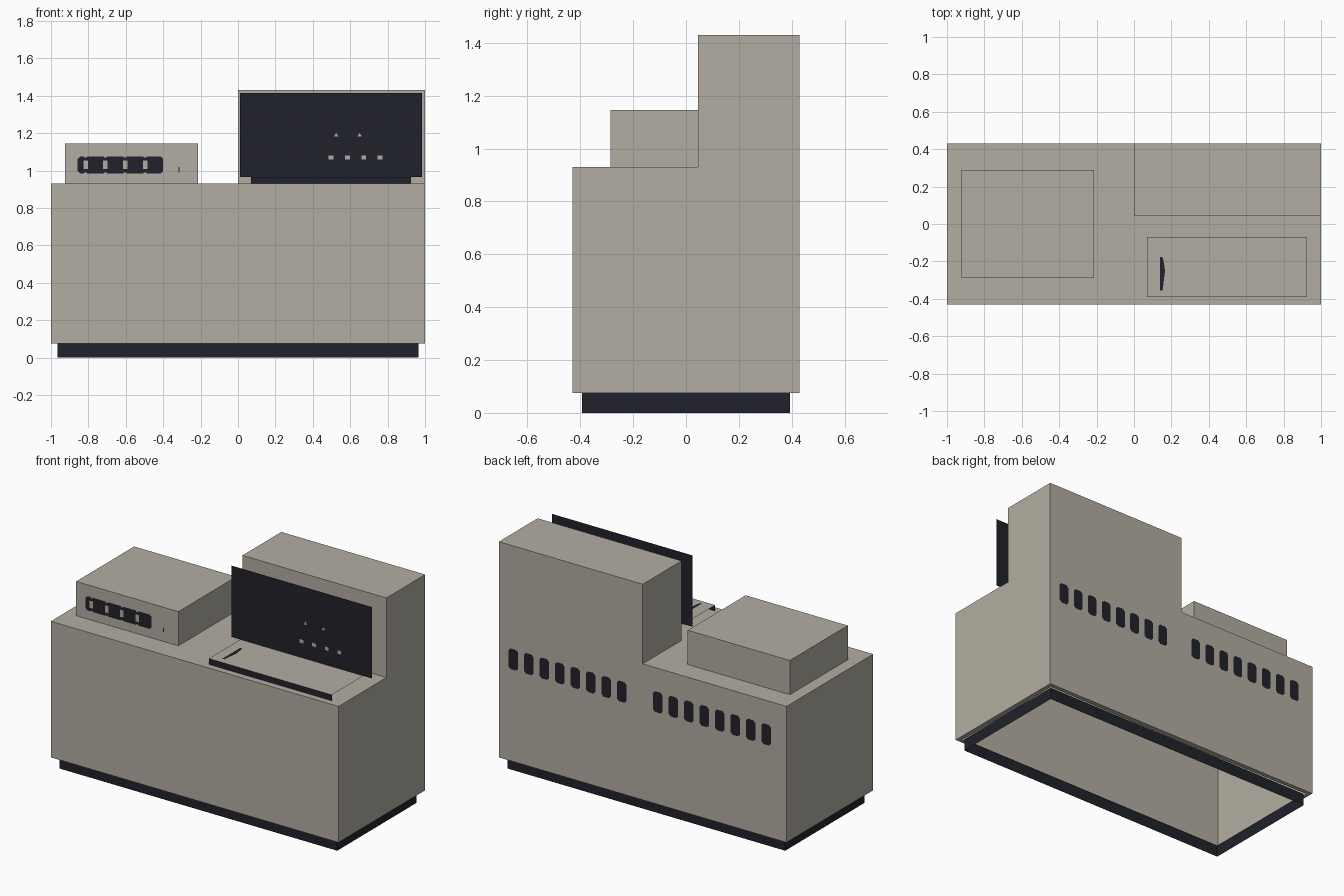
import bpy, bmesh
from mathutils import Vector

if "Cube" in bpy.data.objects:
    bpy.data.objects.remove(bpy.data.objects["Cube"])


def material(name, rgb):
    m = bpy.data.materials.new(name)
    m.use_nodes = True
    color = (*rgb, 1)
    m.diffuse_color = color
    m.node_tree.nodes["Principled BSDF"].inputs["Base Color"].default_value = color
    return m


BEIGE = material("warm_grey_beige", (0.45, 0.42, 0.36))
DARK = material("dark_navy", (0.015, 0.015, 0.024))


def finish(name, bm, mats):
    mesh = bpy.data.meshes.new(name)
    bm.normal_update()
    bm.to_mesh(mesh)
    bm.free()
    for m in mats:
        mesh.materials.append(m)
    ob = bpy.data.objects.new(name, mesh)
    bpy.context.collection.objects.link(ob)
    return ob


def box_bm(lo, hi):
    bm = bmesh.new()
    bmesh.ops.create_cube(bm, size=1)
    for v in bm.verts:
        v.co = Vector([(a + b) / 2 + c * (b - a) for a, b, c in zip(lo, hi, v.co)])
    return bm


def facing(bm, axis, sign):
    bm.normal_update()
    return [f for f in bm.faces if f.normal[axis] * sign > 0.9]


def add_plate(bm, plane, at, u0, u1, v0, v1, cut=0.0):
    """Flat plate on a front, back or top plane, optionally with cut corners."""
    if cut:
        pts = [(u0 + cut, v0), (u1 - cut, v0), (u1, v0 + cut), (u1, v1 - cut),
               (u1 - cut, v1), (u0 + cut, v1), (u0, v1 - cut), (u0, v0 + cut)]
    else:
        pts = [(u0, v0), (u1, v0), (u1, v1), (u0, v1)]
    if plane == "back":
        pts.reverse()
    co = [(u, v, at) if plane == "top" else (u, at, v) for u, v in pts]
    return bm.faces.new([bm.verts.new(c) for c in co])


# Cabinet: low counter with a tower rising from its back right quarter
bm = box_bm((-1, -0.43, 0.075), (1, 0.43, 0.93))
bmesh.ops.bisect_plane(bm, geom=bm.verts[:] + bm.edges[:] + bm.faces[:],
                       plane_co=(0, 0, 0), plane_no=(1, 0, 0))
bmesh.ops.bisect_plane(bm, geom=bm.verts[:] + bm.edges[:] + bm.faces[:],
                       plane_co=(0, 0.045, 0), plane_no=(0, 1, 0))
corner = [f for f in facing(bm, 2, 1)
          if f.calc_center_median().x > 0 and f.calc_center_median().y > 0.045]
raised = bmesh.ops.extrude_face_region(bm, geom=corner)["geom"]
bmesh.ops.delete(bm, geom=[f for f in corner if f.is_valid], context="FACES")
bmesh.ops.translate(bm, vec=(0, 0, 0.5),
                    verts=[g for g in raised if isinstance(g, bmesh.types.BMVert)])
# Hollow underside with a narrow rim over the plinth
base = facing(bm, 2, -1)
bmesh.ops.inset_region(bm, faces=base, thickness=0.036)
bmesh.ops.delete(bm, geom=base, context="FACES")
finish("cabinet", bm, [BEIGE])

# Plinth: an open skirt of four walls
bm = box_bm((-0.965, -0.393, 0), (0.965, 0.393, 0.075))
bmesh.ops.delete(bm, geom=facing(bm, 2, 1) + facing(bm, 2, -1), context="FACES")
finish("plinth", bm, [DARK])

# Equipment box on the counter, with its dark switch strip
finish("equipment_box", box_bm((-0.925, -0.285, 0.93), (-0.215, 0.29, 1.145)), [BEIGE])
bm = bmesh.new()
add_plate(bm, "front", -0.288, -0.857, -0.4, 0.985, 1.075, 0.012)
add_plate(bm, "front", -0.288, -0.318, -0.312, 0.99, 1.018)
finish("switch_strip", bm, [DARK])
bm = bmesh.new()
for i in range(4):
    x = -0.815 + i * 0.106
    add_plate(bm, "front", -0.291, x - 0.012, x + 0.012, 1.008, 1.053)
    for z in (0.985, 1.07):
        add_plate(bm, "front", -0.291, x - 0.008, x + 0.008, z, z + 0.006)
finish("switches", bm, [BEIGE])

# Upright display sheet: beige border around a dark screen
bm = bmesh.new()
screen = add_plate(bm, "front", -0.077, 0.01, 0.985, 0.967, 1.415)
bmesh.ops.inset_region(bm, faces=[screen], thickness=0.038)
screen.material_index = 1
finish("display", bm, [BEIGE, DARK])

# Small lights on the screen
bm = bmesh.new()
for i in range(4):
    x = 0.498 + i * 0.087
    add_plate(bm, "front", -0.08, x - 0.013, x + 0.013, 1.06, 1.082)
for x in (0.525, 0.65):
    bm.faces.new([bm.verts.new(c) for c in
                  ((x - 0.012, -0.08, 1.182), (x + 0.012, -0.08, 1.182), (x, -0.08, 1.202))])
finish("display_lights", bm, [BEIGE])

# Control desk: flat top with a dark front lip
bm = bmesh.new()
add_plate(bm, "top", 0.967, 0.07, 0.925, -0.39, -0.07)
add_plate(bm, "front", -0.39, 0.07, 0.925, 0.93, 0.967).material_index = 1
finish("control_desk", bm, [BEIGE, DARK])
bm = bmesh.new()
add_plate(bm, "top", 0.969, 0.14, 0.857, -0.355, -0.105)
finish("desk_panel", bm, [BEIGE])
bm = bmesh.new()
bm.faces.new([bm.verts.new((x, y, 0.971)) for x, y in
              ((0.14, -0.355), (0.153, -0.355), (0.166, -0.25), (0.155, -0.18), (0.14, -0.175))])
finish("desk_slot", bm, [DARK])

# Two rows of cooling slots on the back
bm = bmesh.new()
for start in (-0.86, 0.144):
    for i in range(8):
        x = start + i * 0.1076
        add_plate(bm, "back", 0.433, x - 0.033, x + 0.033, 0.653, 0.783, 0.014)
finish("cooling_slots", bm, [DARK])
